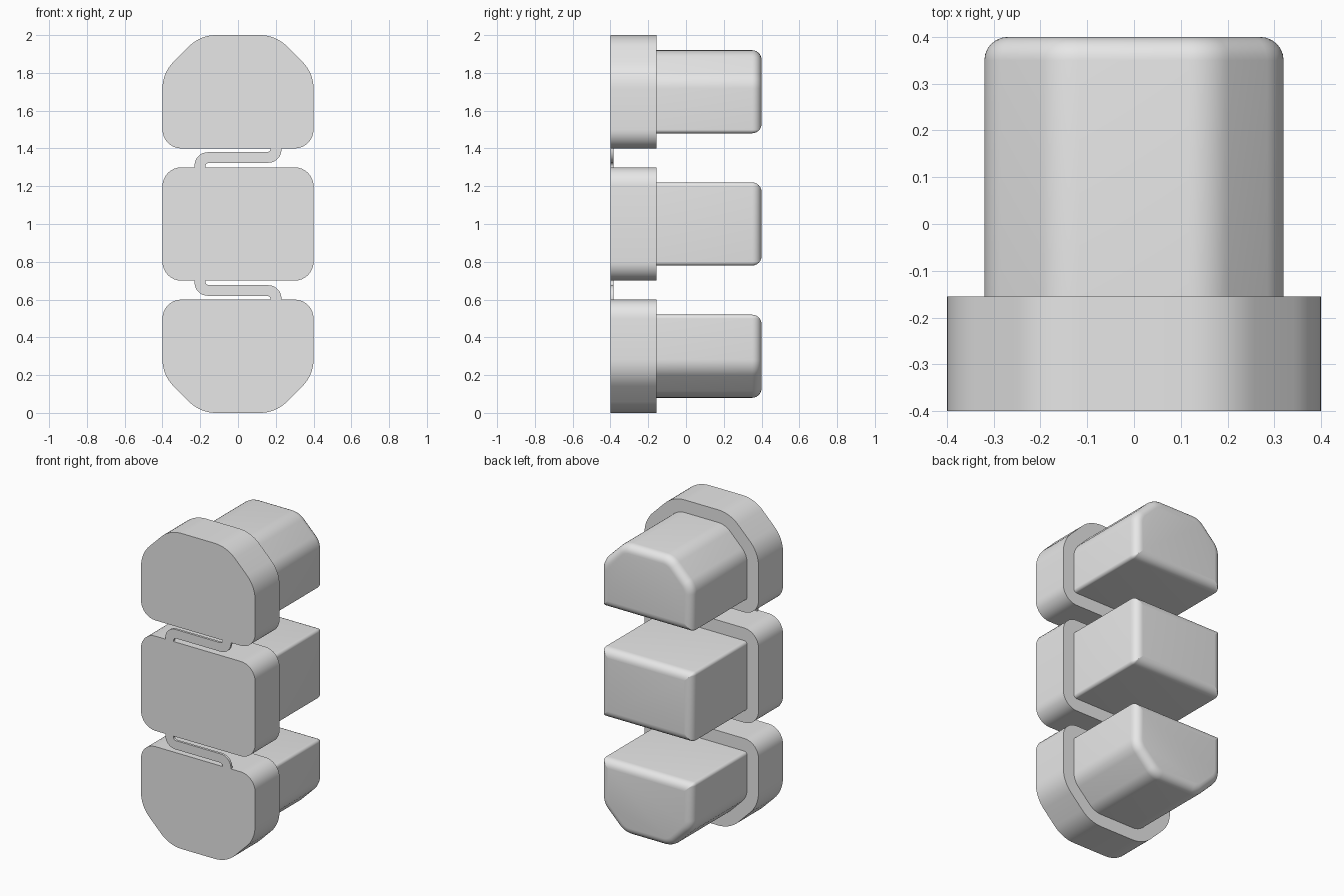
import bpy
import bmesh
from math import acos, pi, sin, cos, tan
from mathutils import Vector

if "Cube" in bpy.data.objects:
    bpy.data.objects.remove(bpy.data.objects["Cube"])

# Single plain grey
grey = bpy.data.materials.new("plain_grey")
grey.use_nodes = True
colour = (0.8, 0.8, 0.8, 1)
grey.diffuse_color = colour
grey.node_tree.nodes["Principled BSDF"].inputs["Base Color"].default_value = colour

FRONT, STEP, BACK = -0.4, -0.155, 0.4


def outline(corners, inset=0.0, segments=8):
    """Counterclockwise polygon of (x, z, radius), inset and with filleted corners."""
    points = []
    for i, (x, z, r) in enumerate(corners):
        here = Vector((x, z))
        before = Vector(corners[i - 1][:2])
        after = Vector(corners[(i + 1) % len(corners)][:2])
        d0, d1 = (here - before).normalized(), (after - here).normalized()
        n0, n1 = Vector((-d0.y, d0.x)), Vector((-d1.y, d1.x))
        here = here + (n0 + n1) * inset / (1 + n0.dot(n1))
        if r == 0:
            points.append(here)
            continue
        r = max(r - inset, 0.001)
        turn = acos(max(-1, min(1, d0.dot(d1))))
        side = 1 if d0.cross(d1) > 0 else -1
        start = here - d0 * r * tan(turn / 2)
        for k in range(segments + 1):
            a = turn * k / segments
            points.append(start + d0 * r * sin(a) + n0 * side * r * (1 - cos(a)))
    return points


def loft(name, rings):
    """Closed solid through (y, outline) rings of equal point count."""
    bm = bmesh.new()
    loops = [[bm.verts.new((p.x, y, p.y)) for p in pts] for y, pts in rings]
    bm.faces.new(loops[0])
    bm.faces.new(loops[-1])
    for a, b in zip(loops, loops[1:]):
        for i in range(len(a)):
            bm.faces.new((a[i - 1], a[i], b[i], b[i - 1]))
    bmesh.ops.recalc_face_normals(bm, faces=bm.faces)
    mesh = bpy.data.meshes.new(name)
    bm.to_mesh(mesh)
    bm.free()
    mesh.materials.append(grey)
    obj = bpy.data.objects.new(name, mesh)
    bpy.context.collection.objects.link(obj)
    bpy.ops.object.select_all(action="DESELECT")
    obj.select_set(True)
    bpy.context.view_layer.objects.active = obj
    bpy.ops.object.shade_smooth_by_angle(angle=pi / 6)
    return obj


def flip(corners):
    """Mirror a profile top to bottom about the middle, keeping its winding."""
    return [(x, 2 - z, r) for x, z, r in reversed(corners)]


def button(name, corners):
    # Wide face plate
    face = outline(corners)
    loft(name + "_face", [(FRONT, face), (STEP, face)])
    # Narrower stem with a rounded rear edge
    margin, r = 0.08, 0.05
    rings = [(STEP - 0.005, outline(corners, margin))]
    for k in range(7):
        a = pi / 2 * k / 6
        rings.append((BACK - r + r * sin(a),
                      outline(corners, margin + r * (1 - cos(a)))))
    loft(name + "_stem", rings)


# Three buttons
middle = [(-0.4, 0.7, 0.1), (0.4, 0.7, 0.1), (0.4, 1.3, 0.1), (-0.4, 1.3, 0.1)]
top = [(-0.4, 1.4, 0.1), (0.4, 1.4, 0.1), (0.4, 1.8, 0.2),
       (0.2, 2.0, 0.2), (-0.2, 2.0, 0.2), (-0.4, 1.8, 0.2)]
button("middle_button", middle)
button("top_button", top)
button("bottom_button", flip(top))

# Thin S-shaped links joining the faces
link = [(-0.23, 1.29, 0), (-0.173, 1.29, 0), (-0.173, 1.324, 0.02),
        (0.23, 1.324, 0.07), (0.23, 1.41, 0), (0.173, 1.41, 0),
        (0.173, 1.38, 0.02), (-0.23, 1.38, 0.07)]
for name, corners in (("upper_link", link), ("lower_link", flip(link))):
    pts = outline(corners)
    loft(name, [(FRONT, pts), (FRONT + 0.015, pts)])
